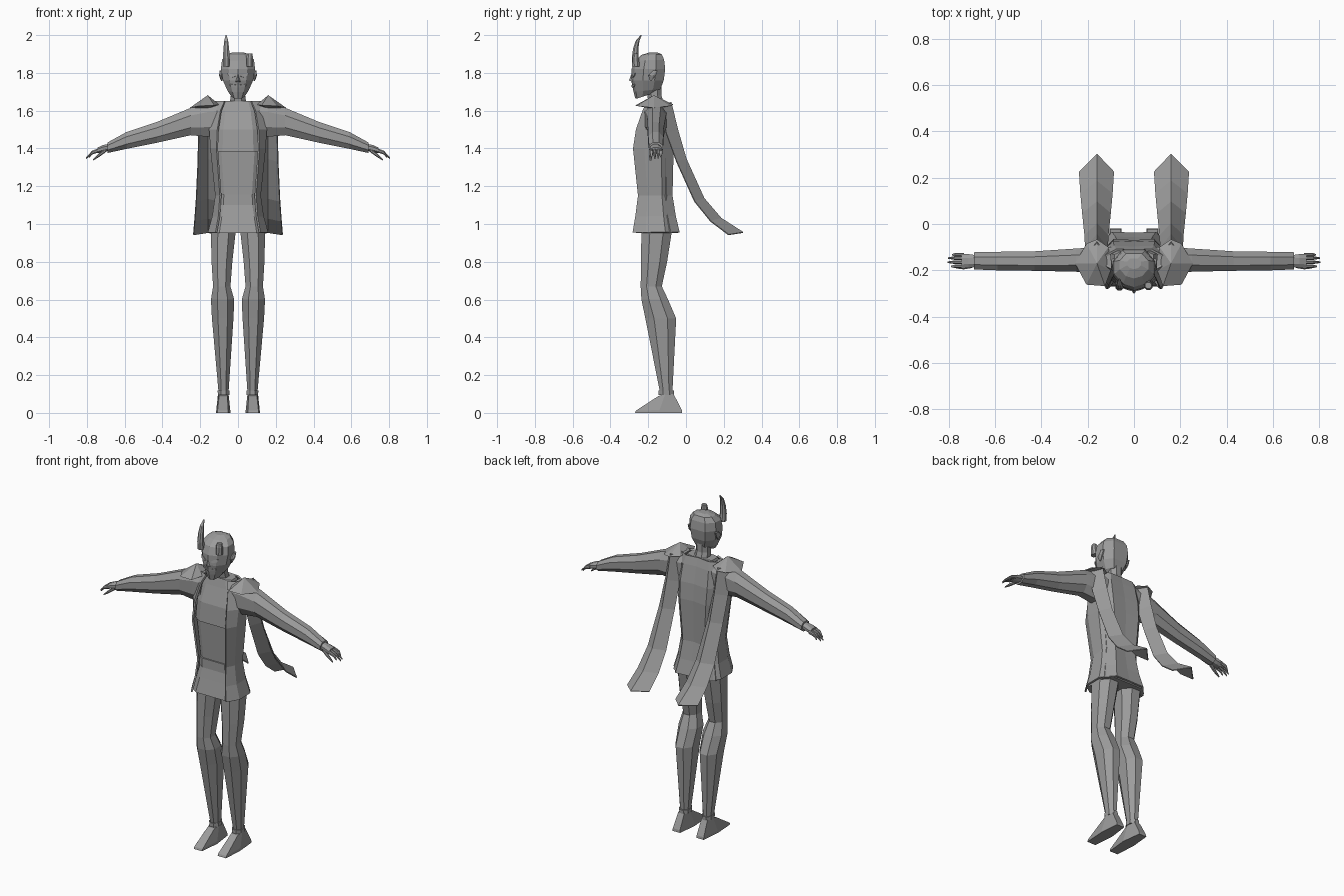
import bpy, bmesh, math

grey = bpy.data.materials.new("plain grey")
grey.diffuse_color = (0.33, 0.33, 0.33, 1)


def make(name, verts, faces, side=1, thick=0):
    """Flat-shaded mesh; side=-1 mirrors it across x."""
    bm = bmesh.new()
    vs = [bm.verts.new((x * side, y, z)) for x, y, z in verts]
    for f in faces:
        bm.faces.new([vs[i] for i in f])
    bmesh.ops.recalc_face_normals(bm, faces=bm.faces)
    me = bpy.data.meshes.new(name)
    bm.to_mesh(me)
    bm.free()
    me.materials.append(grey)
    ob = bpy.data.objects.new(name, me)
    bpy.context.collection.objects.link(ob)
    if thick:
        mod = ob.modifiers.new("thickness", 'SOLIDIFY')
        mod.thickness = thick
        mod.offset = 0
    return ob


def skin(name, rings, side=1, closed=True, thick=0):
    """Join equal rings of points; closed rings are capped at both ends."""
    n = len(rings[0])
    verts = [p for r in rings for p in r]
    faces = []
    for k in range(len(rings) - 1):
        for i in range(n if closed else n - 1):
            j = (i + 1) % n
            faces.append((k*n + i, k*n + j, (k+1)*n + j, (k+1)*n + i))
    if closed:
        faces.append(tuple(range(n)))
        faces.append(tuple(range((len(rings) - 1) * n, len(rings) * n)))
    return make(name, verts, faces, side, thick)


def octagon(a0, a1, b0, b1, c=0.28):
    """Box outline with cut corners."""
    da, db = (a1 - a0) * c, (b1 - b0) * c
    return [(a0+da, b0), (a1-da, b0), (a1, b0+db), (a1, b1-db),
            (a1-da, b1), (a0+da, b1), (a0, b1-db), (a0, b0+db)]


def column(name, levels, side=1, c=0.28):
    """Upright part from levels of (z, x0, x1, y0, y1)."""
    return skin(name, [[(x, y, z) for x, y in octagon(*l, c)] for z, *l in levels], side)


def beam(name, levels, side=1, c=0.28):
    """Sideways part from levels of (x, y0, y1, z0, z1)."""
    return skin(name, [[(x, y, z) for y, z in octagon(*l, c)] for x, *l in levels], side)


for side, tag in ((1, "left_"), (-1, "right_")):
    # legs, ankle cuffs and shoes
    column(tag + "leg", [
        (0.11, .050, .103, -.138, -.072), (0.50, .024, .138, -.215, -.052),
        (0.60, .020, .143, -.236, -.095), (0.67, .040, .132, -.240, -.128),
        (0.80, .030, .140, -.238, -.100), (0.98, .010, .144, -.236, -.072)], side)
    column(tag + "ankle_cuff", [(0.095, .046, .106, -.146, -.064),
                                (0.118, .046, .108, -.146, -.064)], side)
    skin(tag + "shoe", [
        [(.052, -.27, 0), (.108, -.27, 0), (.116, -.14, 0), (.105, -.02, 0), (.055, -.02, 0), (.040, -.14, 0)],
        [(.052, -.265, .012), (.108, -.265, .012), (.115, -.14, .015), (.104, -.022, .015), (.056, -.022, .015), (.041, -.14, .015)],
        [(.056, -.148, .088), (.100, -.148, .088), (.106, -.11, .10), (.098, -.066, .10), (.058, -.066, .10), (.050, -.11, .10)]], side)

    # sleeve and hand
    beam(tag + "sleeve", [
        (.10, -.22, -.10, 1.47, 1.645), (.16, -.215, -.10, 1.462, 1.643),
        (.25, -.206, -.106, 1.470, 1.615), (.43, -.202, -.118, 1.430, 1.540),
        (.59, -.200, -.120, 1.398, 1.487), (.69, -.196, -.122, 1.376, 1.432)], side)
    beam(tag + "palm", [(.68, -.185, -.135, 1.388, 1.425),
                        (.715, -.190, -.130, 1.380, 1.418),
                        (.745, -.192, -.128, 1.375, 1.404)], side)
    for i, (y, end, drop) in enumerate([(-.183, .79, 1.35), (-.165, .806, 1.343),
                                        (-.147, .803, 1.345), (-.133, .785, 1.352)]):
        beam(tag + "finger_%d" % (i + 1), [
            (.735, y - .008, y + .008, 1.380, 1.402),
            (.772, y - .008, y + .008, 1.368, 1.388),
            (end, y - .003, y + .003, drop, drop + .009)], side)
    beam(tag + "thumb", [(.700, -.190, -.168, 1.380, 1.400),
                         (.735, -.196, -.178, 1.355, 1.375),
                         (.768, -.192, -.184, 1.335, 1.343)], side)

    # pointed shoulder pad
    rim = [(.10, -.20, 1.632), (.125, -.268, 1.628), (.205, -.262, 1.625), (.255, -.17, 1.615),
           (.205, -.085, 1.625), (.16, -.066, 1.632), (.11, -.10, 1.635)]
    n = len(rim)
    make(tag + "shoulder_pad", rim + [(.16, -.17, 1.682), (.16, -.17, 1.61)],
         [(i, (i+1) % n, n) for i in range(n)] + [((i+1) % n, i, n+1) for i in range(n)], side)

    # ridged trailing scarf: edge y, z, ridge y, z, half width
    path = [(-.135, 1.625, -.080, 1.645, .045), (-.105, 1.48, -.045, 1.50, .047),
            (-.050, 1.33, .000, 1.345, .050), (.045, 1.12, .095, 1.135, .060),
            (.130, 1.015, .185, 1.030, .068), (.225, .943, .302, .955, .074)]
    skin(tag + "scarf_tail", [[(.162 - w, ey, ez), (.160, ry, rz), (.162 + w, ey, ez)]
                              for ey, ez, ry, rz, w in path], side, closed=False, thick=.006)

    # ear
    column(tag + "ear", [(1.758, .082, .090, -.190, -.182), (1.785, .082, .100, -.200, -.160),
                         (1.812, .082, .098, -.175, -.150)], side)

# shirt, belt and skirt under the coat
column("shirt", [(1.09, -.108, .108, -.228, -.085), (1.15, -.105, .105, -.228, -.085),
                 (1.385, -.125, .125, -.240, -.085)], c=.15)
column("chest_top", [(1.385, -.128, .128, -.255, -.082), (1.50, -.122, .122, -.245, -.085),
                     (1.60, -.105, .105, -.212, -.105), (1.65, -.085, .085, -.198, -.118)], c=.18)
column("belt", [(1.10, -.110, .110, -.236, -.083), (1.155, -.107, .107, -.236, -.083)], c=.15)
column("skirt", [(0.952, -.142, .142, -.265, -.050), (1.04, -.122, .122, -.245, -.072),
                 (1.10, -.108, .108, -.232, -.085)], c=.15)

# open coat, from one front edge round the back to the other
coat = []
for z, xf, yf, xs, yb in [(.955, .115, -.280, .155, -.038), (1.04, .100, -.266, .132, -.058),
                          (1.15, .092, -.252, .116, -.076), (1.40, .110, -.278, .142, -.070),
                          (1.50, .106, -.262, .148, -.078), (1.60, .090, -.226, .140, -.098),
                          (1.648, .070, -.202, .125, -.112)]:
    half = [(xf, yf, z), (xs, yf * .72 + yb * .28, z), (xs, yf * .3 + yb * .7, z), (xs * .6, yb, z)]
    coat.append(half + [(0, yb - .004, z + .004)] + [(-x, y, w) for x, y, w in reversed(half)])
skin("coat", coat, closed=False, thick=.010)

# neck and head
column("neck", [(1.63, -.045, .045, -.195, -.115), (1.68, -.038, .038, -.205, -.130),
                (1.74, -.040, .040, -.210, -.130)])
head = []
for zf, zb, w, yf, yb in [(1.664, 1.695, .034, -.268, -.165), (1.70, 1.715, .055, -.278, -.135),
                          (1.76, 1.76, .080, -.290, -.118), (1.82, 1.82, .090, -.288, -.110),
                          (1.865, 1.87, .085, -.272, -.116), (1.895, 1.898, .062, -.235, -.128),
                          (1.908, 1.908, .030, -.195, -.150)]:
    d = yb - yf
    half = [(w * .55, yf + d * .09, zf), (w, yf + d * .36, zf * .7 + zb * .3),
            (w, yf + d * .72, zf * .3 + zb * .7), (w * .55, yb, zb)]
    head.append([(0, yf, zf)] + half + [(-x, y, z) for x, y, z in reversed(half)])
skin("head", head)

# nose ridge of the mask
make("nose", [(-.014, -.284, 1.752), (.014, -.284, 1.752), (0, -.302, 1.760), (0, -.287, 1.80)],
     [(0, 1, 2), (1, 3, 2), (3, 0, 2), (0, 3, 1)])


def on_face(x, z):
    """Depth just in front of the mask."""
    yf = -.290 + abs(z - 1.775) * .16
    return (x, yf + abs(x) * .36 - .003, z)


# slit eyes and grinning mouth
eye = [(.014, 1.782), (.030, 1.776), (.050, 1.784), (.058, 1.800), (.036, 1.797)]
for side, tag in ((1, "left_"), (-1, "right_")):
    make(tag + "eye", [on_face(x, z) for x, z in eye], [range(5)], side, thick=.004)
grin = [[on_face(x, 1.722 + 6 * x * x), on_face(x, 1.736 + 3.5 * x * x)]
        for x in (-.042, -.024, 0, .024, .042)]
skin("mouth", grin, closed=False, thick=.004)

# long curved horn and broken horn
column("long_horn", [(1.835, -.080, -.044, -.285, -.245), (1.88, -.080, -.044, -.287, -.252),
                     (1.93, -.077, -.047, -.280, -.252), (1.97, -.073, -.052, -.266, -.246),
                     (2.00, -.066, -.060, -.240, -.234)])
column("broken_horn", [(1.835, .044, .080, -.285, -.245), (1.88, .044, .080, -.284, -.250),
                       (1.902, .048, .076, -.278, -.252)])
